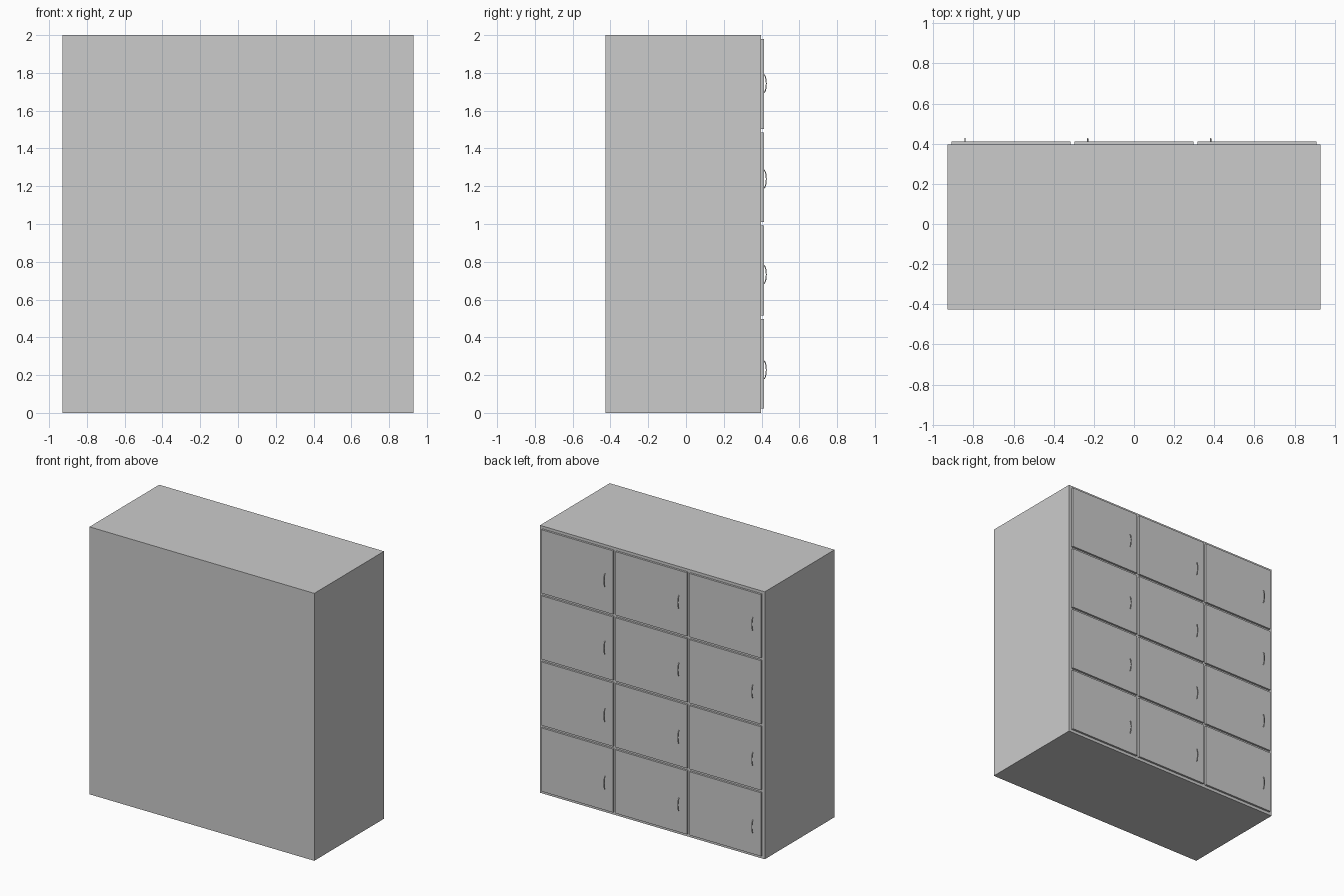
import bpy, math

if "Cube" in bpy.data.objects:
    bpy.data.objects.remove(bpy.data.objects["Cube"])

X_PITCH, DOOR_W = 0.612, 0.592
DOOR_Z0, DOOR_PITCH, DOOR_H = 0.022, 0.494, 0.475
FRONT, DOOR_FACE = 0.397, 0.412


def box(name, x0, x1, y0, y1, z0, z1):
    bpy.ops.mesh.primitive_cube_add(
        size=1, location=((x0 + x1) / 2, (y0 + y1) / 2, (z0 + z1) / 2))
    ob = bpy.context.object
    ob.name = name
    ob.scale = (x1 - x0, y1 - y0, z1 - z0)
    bpy.ops.object.transform_apply(location=False, rotation=False, scale=True)
    return ob


def handle(name, x, z):
    # Bowed pull: a thin round rod swept along a half-ellipse
    curve = bpy.data.curves.new(name, 'CURVE')
    curve.dimensions = '3D'
    curve.bevel_depth = 0.003
    curve.bevel_resolution = 1
    curve.use_fill_caps = True
    n = 12
    spline = curve.splines.new('POLY')
    spline.points.add(n)
    for i, p in enumerate(spline.points):
        a = math.pi * i / n
        p.co = (x, DOOR_FACE - 0.001 + 0.014 * math.sin(a),
                z - 0.048 * math.cos(a), 1)
    ob = bpy.data.objects.new(name, curve)
    bpy.context.collection.objects.link(ob)


# Cabinet body
box("cabinet_body", -0.93, 0.93, -0.427, FRONT, 0, 2)

# Grid of locker doors, each with a handle
for col in range(3):
    cx = (col - 1) * X_PITCH
    for row in range(4):
        z0 = DOOR_Z0 + row * DOOR_PITCH
        box(f"door_{col}_{row}", cx - DOOR_W / 2, cx + DOOR_W / 2,
            FRONT, DOOR_FACE, z0, z0 + DOOR_H)
        handle(f"handle_{col}_{row}", cx - 0.23, 0.228 + row * 0.505)
